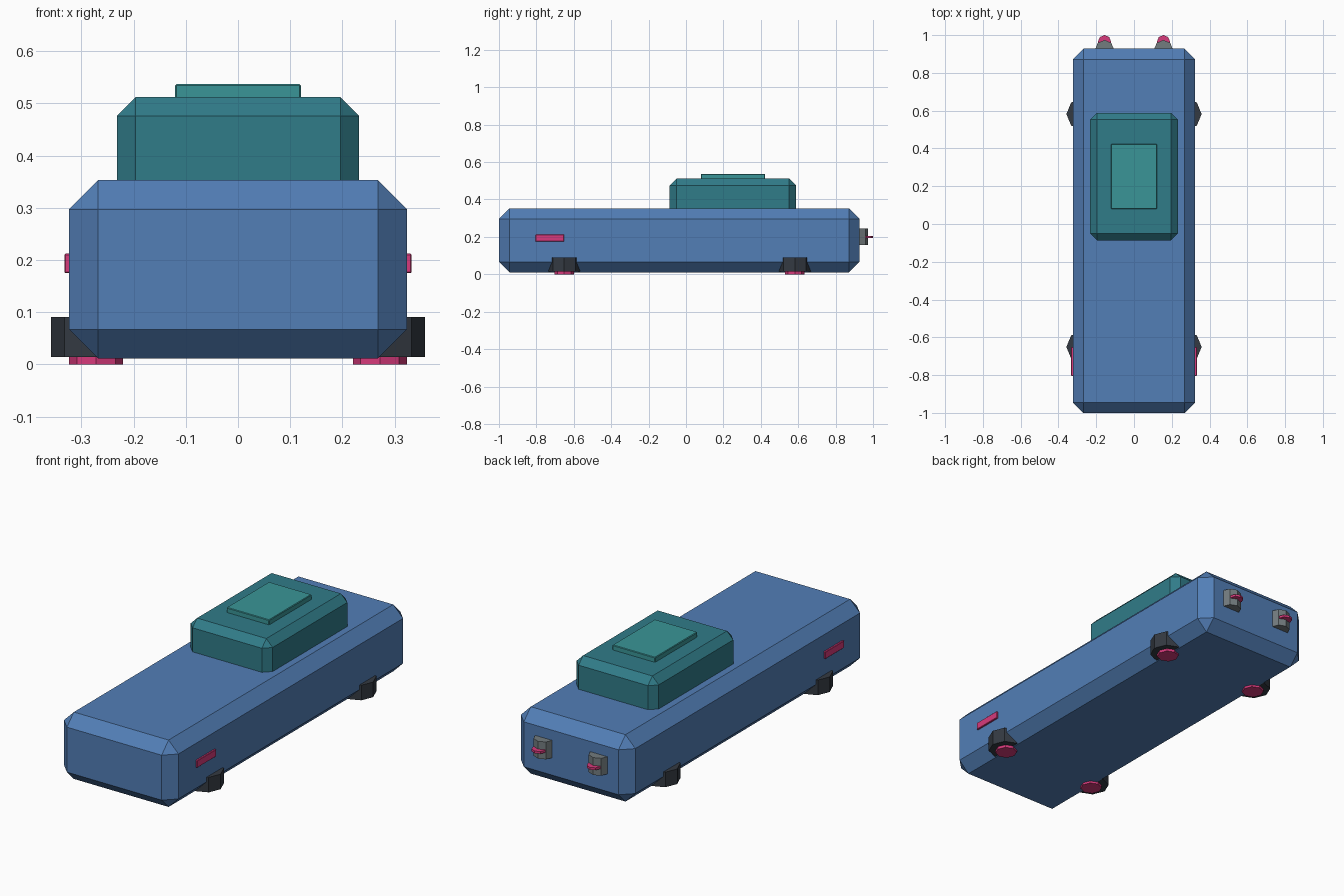
import bpy
import bmesh
from math import pi
from mathutils import Vector

cube = bpy.data.objects.get("Cube")
if cube:
    bpy.data.objects.remove(cube, do_unlink=True)


def material(name, rgb):
    m = bpy.data.materials.new(name)
    m.use_nodes = True
    m.diffuse_color = (*rgb, 1)
    m.node_tree.nodes["Principled BSDF"].inputs["Base Color"].default_value = (*rgb, 1)
    return m


blue = material("hull blue", (0.085, 0.21, 0.47))
teal = material("cabin teal", (0.03, 0.20, 0.25))
light_teal = material("hatch teal", (0.042, 0.30, 0.31))
charcoal = material("charcoal", (0.034, 0.042, 0.054))
grey = material("nozzle grey", (0.17, 0.20, 0.21))
pink = material("glow pink", (0.68, 0.042, 0.20))


def add_object(name, bm, mat):
    mesh = bpy.data.meshes.new(name)
    bm.to_mesh(mesh)
    bm.free()
    mesh.materials.append(mat)
    ob = bpy.data.objects.new(name, mesh)
    bpy.context.collection.objects.link(ob)
    return ob


def chamfered_box(name, low, high, chamfer, mat):
    """Box between two corners with every edge cut flat."""
    low, high = Vector(low), Vector(high)
    bm = bmesh.new()
    bmesh.ops.create_cube(bm, size=1)
    bmesh.ops.scale(bm, vec=high - low, verts=bm.verts)
    bmesh.ops.translate(bm, vec=(low + high) / 2, verts=bm.verts)
    bmesh.ops.bevel(bm, geom=bm.edges[:], offset=chamfer, segments=1,
                    profile=0.5, affect='EDGES')
    return add_object(name, bm, mat)


def octagon(name, x, y, bottom, top, radius, mat):
    """Upright eight-sided prism with a corner pointing along x."""
    bm = bmesh.new()
    bmesh.ops.create_cone(bm, cap_ends=True, segments=8, radius1=radius,
                          radius2=radius, depth=top - bottom)
    # Put a corner exactly on the x axis
    v = max(bm.verts, key=lambda p: p.co.x)
    if abs(v.co.y) > radius * 0.1:
        from mathutils import Matrix
        bmesh.ops.rotate(bm, verts=bm.verts, matrix=Matrix.Rotation(pi / 8, 3, 'Z'))
    bmesh.ops.translate(bm, vec=(x, y, (top + bottom) / 2), verts=bm.verts)
    return add_object(name, bm, mat)


# Hull, cabin and roof hatch
chamfered_box("hull", (-0.324, -1, 0.011), (0.324, 0.928, 0.353), 0.056, blue)
chamfered_box("cabin", (-0.232, -0.087, 0.29), (0.232, 0.588, 0.512), 0.036, teal)
chamfered_box("roof_hatch", (-0.121, 0.079, 0.50), (0.121, 0.423, 0.537), 0.003, light_teal)

for side, s in (("left", 1), ("right", -1)):
    # Side marker lights
    x1, x2 = sorted((s * 0.31, s * 0.333))
    chamfered_box(f"{side}_marker_light", (x1, -0.804, 0.175), (x2, -0.652, 0.212), 0.002, pink)

    # Hover pods with glowing pads underneath
    for end, y in (("front", -0.651), ("rear", 0.582)):
        octagon(f"{end}_{side}_hover_pod", s * 0.272, y, 0.014, 0.091, 0.086, charcoal)
        octagon(f"{end}_{side}_hover_pad", s * 0.272, y, 0, 0.03, 0.052, pink)

    # Rear thrusters with glowing fins
    octagon(f"{side}_thruster", s * 0.156, 0.924, 0.156, 0.245, 0.05, grey)
    octagon(f"{side}_thruster_fin", s * 0.156, 0.965, 0.193, 0.205, 0.035, pink)
